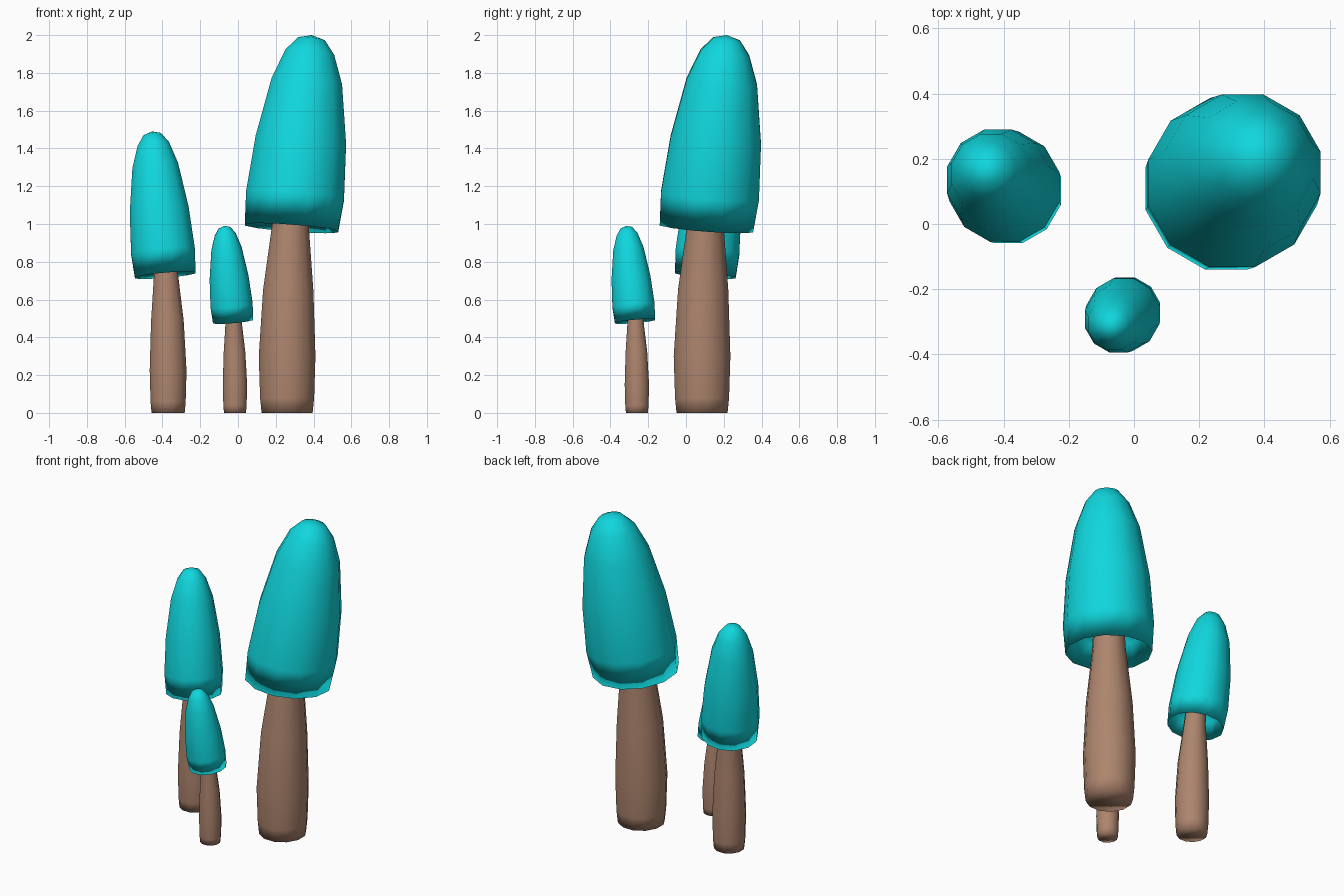
import bpy, bmesh, math
from mathutils import Matrix

if "Cube" in bpy.data.objects:
    bpy.data.objects.remove(bpy.data.objects["Cube"])

SIDES = 12

def material(name, rgb):
    m = bpy.data.materials.new(name)
    m.diffuse_color = (*rgb, 1)
    m.use_nodes = True
    m.node_tree.nodes["Principled BSDF"].inputs["Base Color"].default_value = m.diffuse_color
    return m

teal = material("teal cap", (0.005, 0.68, 0.73))
brown = material("brown stem", (0.42, 0.235, 0.155))

# Rings: (lean offset along x and y, height, half width, tilt slope)
STEM = [(0, 0, .135, 0), (0, .08, .143, 0), (0, .30, .150, 0),
        (.006, .65, .133, .02), (.018, 1.0, .096, .05), (.03, 1.2, .085, .07)]
CAP = [(.03, 1.2, .085, .07), (.03, 1.13, .225, .07),      # hollow underside
       (.023, .978, .247, .075), (.042, 1.15, .259, .08),  # rim and outer shell
       (.073, 1.443, .239, .09), (.105, 1.753, .186, .10),
       (.121, 1.907, .128, .12), (.130, 1.979, .070, .12)]
APEX = (.130, .130, 2.0)

def loft(name, rings, mat, place, apex=None):
    bm = bmesh.new()
    loops = []
    for lean, z, half, slope in rings:
        r = half / math.cos(math.pi / SIDES)
        r = half / math.cos(math.radians(15))
        loop = []
        for i in range(SIDES):
            a = math.radians(15) + 2 * math.pi * i / SIDES
            x, y = r * math.cos(a), r * math.sin(a)
            loop.append(bm.verts.new((lean + x, lean + y, z - slope * (x + y))))
        loops.append(loop)
    for lo, hi in zip(loops, loops[1:]):
        for i in range(SIDES):
            j = (i + 1) % SIDES
            bm.faces.new((lo[i], lo[j], hi[j], hi[i]))
    if apex:
        tip = bm.verts.new(apex)
        for i in range(SIDES):
            bm.faces.new((loops[-1][i], loops[-1][(i + 1) % SIDES], tip))
    else:
        bm.faces.new(loops[0][::-1])
    for f in bm.faces:
        f.smooth = True
    bm.transform(place)
    me = bpy.data.meshes.new(name)
    bm.to_mesh(me)
    bm.free()
    me.materials.append(mat)
    bpy.context.collection.objects.link(bpy.data.objects.new(name, me))

# Three mushrooms: name, base position, quarter turns, width scale, height scale
for name, x, y, turns, w, h in [("large", .26, .085, 0, 1, 1),
                                ("medium", -.37, .087, 1, .65, .745),
                                ("small", -.016, -.26, 2, .43, .495)]:
    place = (Matrix.Translation((x, y, 0)) @ Matrix.Rotation(turns * math.pi / 2, 4, 'Z')
             @ Matrix.Diagonal((w, w, h, 1)))
    loft(name + "_stem", STEM, brown, place)
    loft(name + "_cap", CAP, teal, place, APEX)
